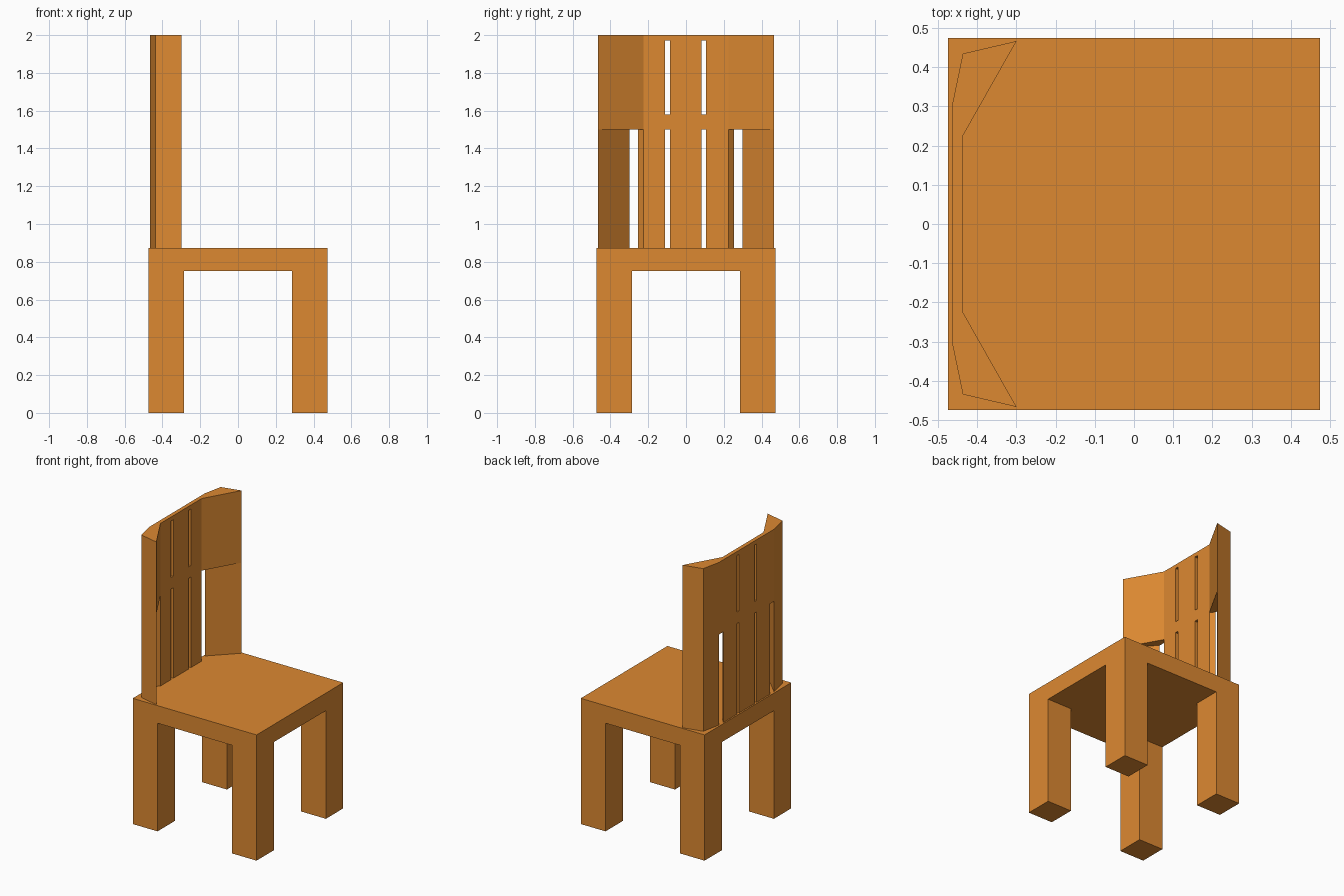
import bpy
import bmesh

default = bpy.data.objects.get("Cube")
if default:
    bpy.data.objects.remove(default, do_unlink=True)

wood = bpy.data.materials.new("orange wood")
wood.use_nodes = True
colour = (0.72, 0.25, 0.031, 1)
wood.diffuse_color = colour
wood.node_tree.nodes["Principled BSDF"].inputs["Base Color"].default_value = colour


def prism(name, outline, bottom, top):
    """Extrude a flat xy outline upward."""
    bm = bmesh.new()
    base = bm.faces.new([bm.verts.new((x, y, bottom)) for x, y in outline])
    raised = bmesh.ops.extrude_face_region(bm, geom=[base])["geom"]
    verts = [v for v in raised if isinstance(v, bmesh.types.BMVert)]
    bmesh.ops.translate(bm, verts=verts, vec=(0, 0, top - bottom))
    bmesh.ops.recalc_face_normals(bm, faces=bm.faces)
    mesh = bpy.data.meshes.new(name)
    bm.to_mesh(mesh)
    bm.free()
    mesh.materials.append(wood)
    obj = bpy.data.objects.new(name, mesh)
    bpy.context.collection.objects.link(obj)
    return obj


def rect(x0, x1, y0, y1):
    return [(x0, y0), (x1, y0), (x1, y1), (x0, y1)]


def cut(target, cutter):
    mod = target.modifiers.new("opening", "BOOLEAN")
    mod.operation = "DIFFERENCE"
    mod.solver = "EXACT"
    mod.object = cutter
    bpy.context.view_layer.objects.active = target
    bpy.ops.object.modifier_apply(modifier=mod.name)
    bpy.data.objects.remove(cutter, do_unlink=True)


HALF, LEG, UNDER, SEAT = 0.475, 0.19, 0.75, 0.872

# Seat slab
prism("seat", rect(-HALF, HALF, -HALF, HALF), UNDER, SEAT)

# Four square legs
for x_name, sx in (("left", 1), ("right", -1)):
    for y_name, sy in (("front", -1), ("back", 1)):
        inner = HALF - LEG
        prism(f"{y_name}_{x_name}_leg",
              rect(*sorted((sx * inner, sx * HALF)), *sorted((sy * inner, sy * HALF))),
              0, UNDER)

# Wrapped backrest, mirrored outline
half = [(-0.437, 0.225), (-0.30, 0.467), (-0.437, 0.435), (-0.465, 0.30)]
outline = half + [(x, -y) for x, y in reversed(half)]
backrest = prism("backrest", outline, SEAT, 2)

# Narrow slots above and below the middle rail
for centre in (-0.097, 0.094):
    slot = rect(-0.6, -0.3, centre - 0.013, centre + 0.013)
    cut(backrest, prism("upper_slot", slot, 1.58, 1.972))
    cut(backrest, prism("lower_slot", slot, SEAT - 0.1, 1.5))

# Angled corner openings that separate the wings from the slats
corner = [(-0.25, 0.515), (-0.475, 0.29), (-0.475, 0.266), (-0.40, 0.185)]
for side in (1, -1):
    cut(backrest, prism("corner_opening", [(x, side * y) for x, y in corner],
                        SEAT - 0.1, 1.5))
